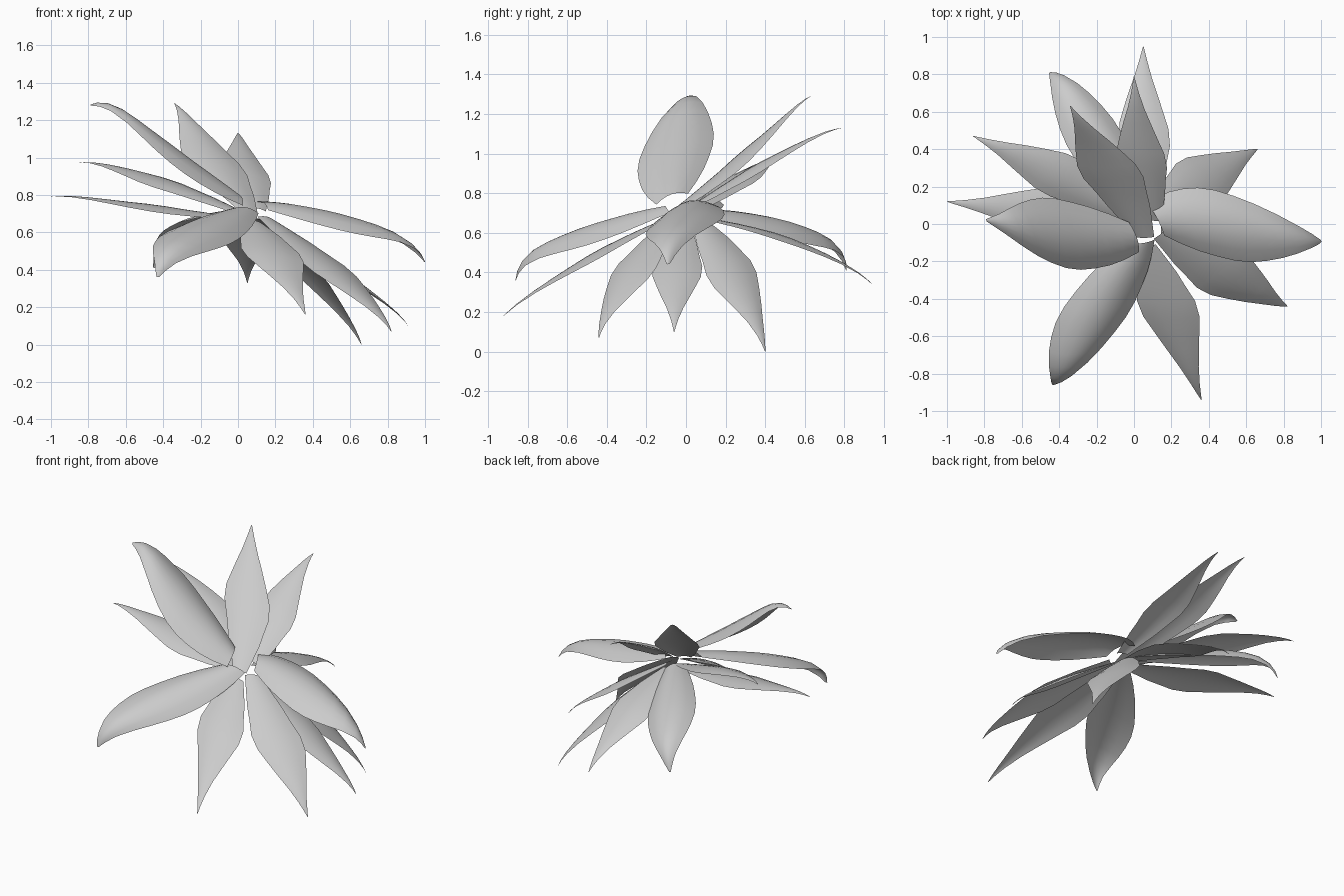
import bpy
from mathutils import Vector

UP = Vector((0.4, -0.2, 0.9))

# base, widest point on one edge, widest point on the other edge, tip
BROAD = [
    ((.12, .02, .735), (.38, .19, .67), (.58, -.20, .59), (1.0, -.09, .44)),
    ((.03, -.09, .71), (-.40, -.48, .58), (-.02, -.45, .54), (-.43, -.86, .36)),
    ((.0, -.07, .77), (-.46, .14, 1.06), (-.33, -.24, .93), (-.79, .02, 1.28)),
    ((.04, .06, .69), (-.34, .38, .63), (-.09, .52, .55), (-.45, .81, .41)),
]
SPIKY = [
    ((.12, .06, .66), (.25, .34, .43), (.46, .12, .35), (.66, .40, .0)),
    ((.14, -.05, .68), (.37, -.36, .41), (.60, -.17, .39), (.82, -.44, .07)),
    ((.14, -.02, .66), (.50, .08, .40), (.52, -.17, .40), (.91, -.06, .10)),
    ((.07, -.11, .66), (.03, -.45, .49), (.34, -.45, .46), (.36, -.94, .16)),
    ((.02, .0, .67), (-.45, .19, .73), (-.42, -.08, .70), (-1.0, .12, .79)),
    ((.02, .03, .70), (-.32, .36, .86), (-.49, .17, .85), (-.86, .47, .97)),
    ((.08, .07, .67), (-.08, .50, .56), (.19, .46, .56), (.05, .95, .33)),
    ((.06, -.07, .70), (-.29, .28, 1.0), (.03, .29, .93), (-.34, .63, 1.29)),
    ((.11, .02, .72), (-.09, .37, .94), (.17, .34, .88), (.00, .79, 1.13)),
]

# half-width along the leaf, as a fraction of the widest
STATIONS = (0, .1, .2, .3, .4, .5, .6, .7, .8, .9, .96, 1)
WIDTH_SPIKY = (.30, .50, .70, .84, 1.0, .97, .77, .56, .34, .16, .07, .01)
WIDTH_BROAD = (.42, .65, .82, .93, 1.0, .99, .89, .74, .54, .30, .15, .03)
PEAK = 0.45
ACROSS = 6


def make_leaf(name, base, left, right, tip, widths, bulge, hook):
    base, left, right, tip = map(Vector, (base, left, right, tip))
    mid, half = (left + right) / 2, (left - right) / 2
    normal = half.cross(tip - base).normalized()
    if normal.dot(UP) < 0:
        normal.negate()
    verts, faces = [], []
    for t, w in zip(STATIONS, widths):
        # midrib: parabola through base, mid and tip, with a drooping end
        rib = (base * ((t - PEAK) * (t - 1) / PEAK)
               + mid * (t * (t - 1) / (PEAK * (PEAK - 1)))
               + tip * (t * (t - PEAK) / (1 - PEAK)))
        rib += normal * (hook * 2.6 * t ** 3 * (1 - t ** 6))
        for i in range(ACROSS + 1):
            s = 2 * i / ACROSS - 1
            verts.append(rib + half * (s * w) + normal * (bulge * w * (1 - s * s)))
    row = ACROSS + 1
    for j in range(len(STATIONS) - 1):
        for i in range(ACROSS):
            a = j * row + i
            faces.append((a, a + 1, a + row + 1, a + row))
    mesh = bpy.data.meshes.new(name)
    mesh.from_pydata(verts, [], faces)
    # top side faces up
    if mesh.polygons[ACROSS * 5 + 2].normal.dot(normal) < 0:
        mesh.flip_normals()
    mesh.shade_smooth()
    obj = bpy.data.objects.new(name, mesh)
    bpy.context.collection.objects.link(obj)


# broad arched leaves, drooping at the tip
for n, leaf in enumerate(BROAD):
    make_leaf(f"broad_leaf_{n + 1}", *leaf, WIDTH_BROAD, 0.07, 0.055)

# narrow pointed leaves
for n, leaf in enumerate(SPIKY):
    make_leaf(f"pointed_leaf_{n + 1}", *leaf, WIDTH_SPIKY, 0.025, 0.018)
